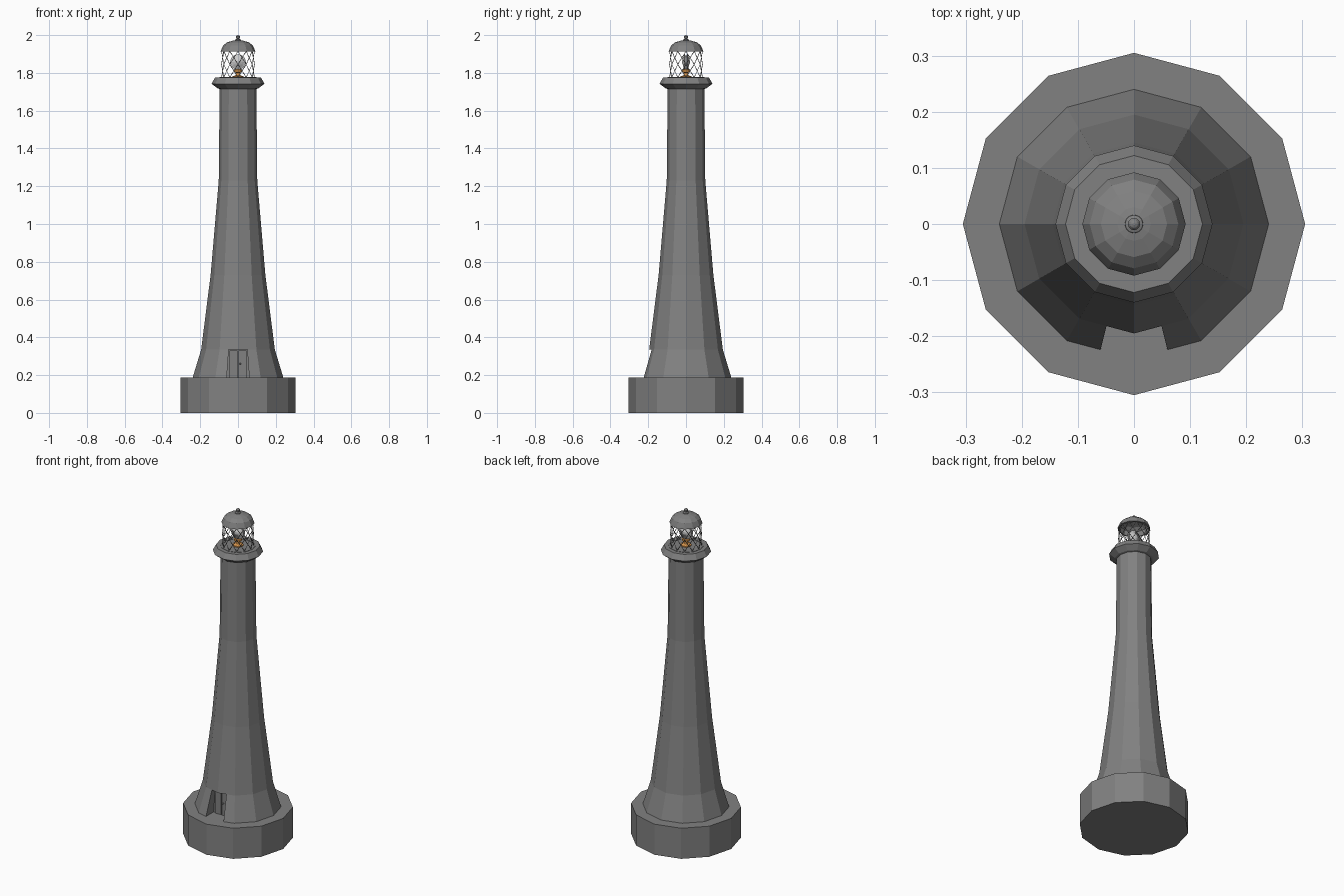
import bpy, bmesh
from math import sin, cos, pi

if "Cube" in bpy.data.objects:
    bpy.data.objects.remove(bpy.data.objects["Cube"])

SIDES = 12


def material(name, color):
    m = bpy.data.materials.new(name)
    m.diffuse_color = color
    m.use_nodes = True
    m.node_tree.nodes["Principled BSDF"].inputs["Base Color"].default_value = m.diffuse_color
    return m


stone = material("dark_stone", (0.22, 0.22, 0.22, 1))
brass = material("brass", (0.75, 0.33, 0.08, 1))
pale = material("pale_glass", (0.75, 0.78, 0.78, 1))


def add_object(name, bm, mat=stone):
    bmesh.ops.recalc_face_normals(bm, faces=bm.faces[:])
    mesh = bpy.data.meshes.new(name)
    bm.to_mesh(mesh)
    bm.free()
    ob = bpy.data.objects.new(name, mesh)
    bpy.context.collection.objects.link(ob)
    mesh.materials.append(mat)
    return ob


def lathe(name, profile, sides=SIDES, mat=stone, close=False):
    """Spin (radius, z) points; ends are capped, or joined when close is set."""
    bm = bmesh.new()
    rings = [[bm.verts.new((r * cos(2 * pi * i / sides), r * sin(2 * pi * i / sides), z))
              for i in range(sides)] for r, z in profile]
    pairs = list(zip(rings, rings[1:]))
    if close:
        pairs.append((rings[-1], rings[0]))
    else:
        bm.faces.new(rings[0])
        bm.faces.new(rings[-1])
    for a, b in pairs:
        for i in range(sides):
            j = (i + 1) % sides
            bm.faces.new((a[i], a[j], b[j], b[i]))
    return add_object(name, bm, mat)


def prism(name, bottom, top, z0, z1):
    """Solid between two matching quads."""
    bm = bmesh.new()
    a = [bm.verts.new((x, y, z0)) for x, y in bottom]
    b = [bm.verts.new((x, y, z1)) for x, y in top]
    bm.faces.new(a)
    bm.faces.new(b)
    for i in range(4):
        j = (i + 1) % 4
        bm.faces.new((a[i], a[j], b[j], b[i]))
    return add_object(name, bm)


# Plinth and tapering tower
lathe("plinth", [(0.305, 0), (0.305, 0.187)])
tower = lathe("tower", [(0.24, 0.187), (0.195, 0.335), (0.145, 0.73),
                        (0.102, 1.23), (0.097, 1.725)])

# Doorway cut into the front of the tower
cutter = prism("doorway_cutter",
               [(-0.06, -0.3), (0.06, -0.3), (0.06, -0.15), (-0.06, -0.15)],
               [(-0.049, -0.3), (0.049, -0.3), (0.049, -0.15), (-0.049, -0.15)],
               0.18, 0.335)
cutter.hide_render = True
cutter.hide_viewport = True
cutter.display_type = 'WIRE'
cut = tower.modifiers.new("doorway", 'BOOLEAN')
cut.operation = 'DIFFERENCE'
cut.solver = 'EXACT'
cut.object = cutter

# Door leaves with a knob
for side, name in ((-1, "door_leaf_left"), (1, "door_leaf_right")):
    xs = sorted((side * 0.003, side * 0.046))
    quad = [(xs[0], -0.158), (xs[1], -0.158), (xs[1], -0.148), (xs[0], -0.148)]
    prism(name, quad, quad, 0.187, 0.33)
bm = bmesh.new()
bmesh.ops.create_icosphere(bm, subdivisions=1, radius=0.005)
bmesh.ops.translate(bm, verts=bm.verts[:], vec=(0.012, -0.16, 0.26))
add_object("door_knob", bm)

# Gallery and lantern curb
lathe("gallery", [(0.098, 1.715), (0.108, 1.718), (0.14, 1.742), (0.122, 1.775)])
lathe("lantern_curb", [(0.098, 1.772), (0.098, 1.777), (0.084, 1.777), (0.084, 1.772)], close=True)

# Diamond lattice around the lantern
R, Z0, Z1, ROWS = 0.087, 1.776, 1.915, 2
curve = bpy.data.curves.new("lantern_lattice", 'CURVE')
curve.dimensions = '3D'
curve.bevel_depth = 0.0018
curve.bevel_resolution = 0
curve.materials.append(stone)
for k in range(SIDES):
    for turn in (-1, 1):
        s = curve.splines.new('POLY')
        s.points.add(ROWS)
        for n in range(ROWS + 1):
            a = 2 * pi * (k + turn * n) / SIDES
            s.points[n].co = (R * cos(a), R * sin(a), Z0 + (Z1 - Z0) * n / ROWS, 1)
bpy.context.collection.objects.link(bpy.data.objects.new("lantern_lattice", curve))

# Domed roof, hollow underneath, and finial
lathe("roof", [(0.082, 1.912), (0.092, 1.914), (0.088, 1.924), (0.079, 1.945), (0.059, 1.961),
               (0.03, 1.97), (0.012, 1.973), (0.012, 1.969), (0.055, 1.956),
               (0.075, 1.94)], close=True)
lathe("finial", [(0.017, 1.968), (0.016, 1.976), (0.007, 1.979), (0.007, 1.982), (0.011, 1.986),
                 (0.011, 1.993), (0.007, 1.998), (0.002, 2.0)])

# Lamp pedestal and bulb
lathe("lamp_pedestal", [(0.03, 1.774), (0.03, 1.782), (0.012, 1.787), (0.01, 1.8), (0.022, 1.805),
                        (0.022, 1.815), (0.012, 1.82)], mat=brass)
lathe("lamp_bulb", [(0.008, 1.82), (0.013, 1.84), (0.016, 1.857), (0.01, 1.874), (0.005, 1.892)])

# Stepped round lens facing front and back
for side, name in ((-1, "lens_front"), (1, "lens_back")):
    lens = lathe(name, [(0.042, 0), (0.042, 0.005), (0.032, 0.009), (0.032, 0.006),
                        (0.022, 0.012), (0.022, 0.009), (0.008, 0.016)], mat=pale)
    lens.rotation_euler = (-side * pi / 2, 0, 0)
    lens.location = (0, side * 0.004, 1.857)
